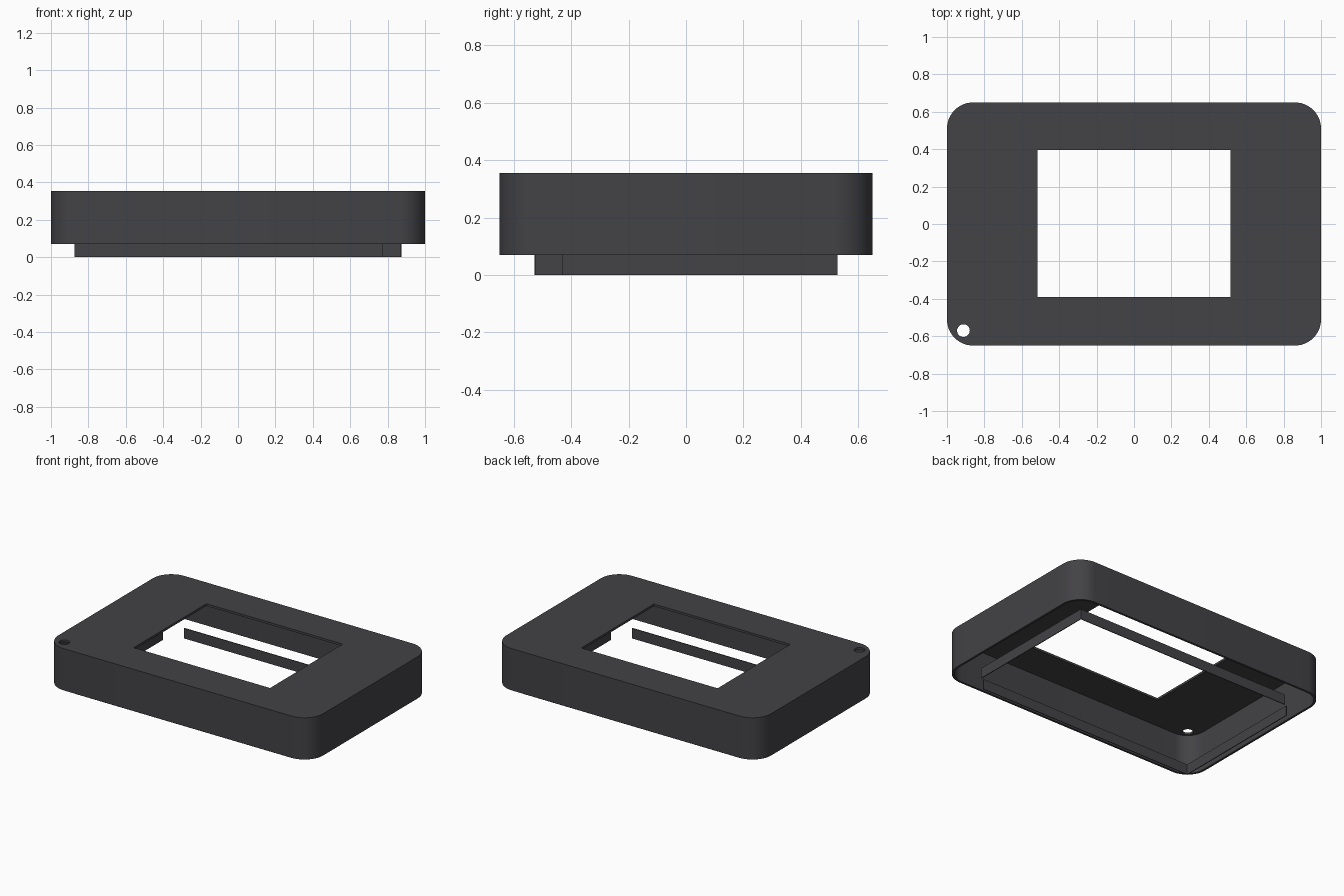
import bpy, bmesh, math

if "Cube" in bpy.data.objects:
    bpy.data.objects.remove(bpy.data.objects["Cube"])

W, D = 1.0, 0.65            # half width and half depth
Z0, Z1 = 0.07, 0.355        # underside and top of the cover
R, T = 0.14, 0.015          # corner radius and sheet thickness

grey = bpy.data.materials.new("charcoal")
grey.diffuse_color = (0.056, 0.054, 0.060, 1)
grey.use_nodes = True
grey.node_tree.nodes["Principled BSDF"].inputs["Base Color"].default_value = grey.diffuse_color


def rounded(hx, hy, r, n=14):
    """Outline of a rounded rectangle, counter-clockwise."""
    pts = []
    for k, (sx, sy) in enumerate([(1, 1), (-1, 1), (-1, -1), (1, -1)]):
        for i in range(n + 1):
            a = math.pi / 2 * (k + i / n)
            pts.append((sx * (hx - r) + r * math.cos(a),
                        sy * (hy - r) + r * math.sin(a)))
    return pts


def prism(name, outline, z0, z1):
    """Extrude a closed outline between two heights."""
    bm = bmesh.new()
    face = bm.faces.new([bm.verts.new((x, y, z0)) for x, y in outline])
    top = bmesh.ops.extrude_face_region(bm, geom=[face])["geom"]
    bmesh.ops.translate(bm, vec=(0, 0, z1 - z0),
                        verts=[v for v in top if isinstance(v, bmesh.types.BMVert)])
    bmesh.ops.recalc_face_normals(bm, faces=bm.faces)
    mesh = bpy.data.meshes.new(name)
    bm.to_mesh(mesh)
    bm.free()
    mesh.materials.append(grey)
    ob = bpy.data.objects.new(name, mesh)
    bpy.context.collection.objects.link(ob)
    return ob


def activate(ob):
    bpy.ops.object.select_all(action='DESELECT')
    ob.select_set(True)
    bpy.context.view_layer.objects.active = ob


def cut(ob, cutter):
    mod = ob.modifiers.new("cut", 'BOOLEAN')
    mod.operation, mod.solver, mod.object = 'DIFFERENCE', 'EXACT', cutter
    activate(ob)
    bpy.ops.object.modifier_apply(modifier=mod.name)
    bpy.data.objects.remove(cutter)


# Thin cover, open underneath
cover = prism("cover", rounded(W, D, R), Z0, Z1)
cut(cover, prism("cavity", rounded(W - T, D - T, R - T), Z0 - 0.1, Z1 - T))

# Display window and small round corner hole
cut(cover, prism("window", [(-0.515, -0.39), (0.515, -0.39),
                            (0.515, 0.395), (-0.515, 0.395)], 0.2, 0.5))
hole = [(-0.912 + 0.034 * math.cos(a), -0.57 + 0.034 * math.sin(a))
        for a in (math.tau * i / 32 for i in range(32))]
cut(cover, prism("hole", hole, 0.2, 0.5))
activate(cover)
bpy.ops.object.shade_smooth_by_angle(angle=math.radians(30))

# Two opposite L-shaped locating lips below the cover
X, Y, LX, LY, t = 0.873, 0.528, 0.775, 0.43, 0.005
corner = [(X, Y), (-LX, Y), (-LX, Y - t), (X - t, Y - t), (X - t, -LY), (X, -LY)]
for name, s in (("back_right_lip", 1), ("front_left_lip", -1)):
    prism(name, [(s * x, s * y) for x, y in corner], 0, Z0)
